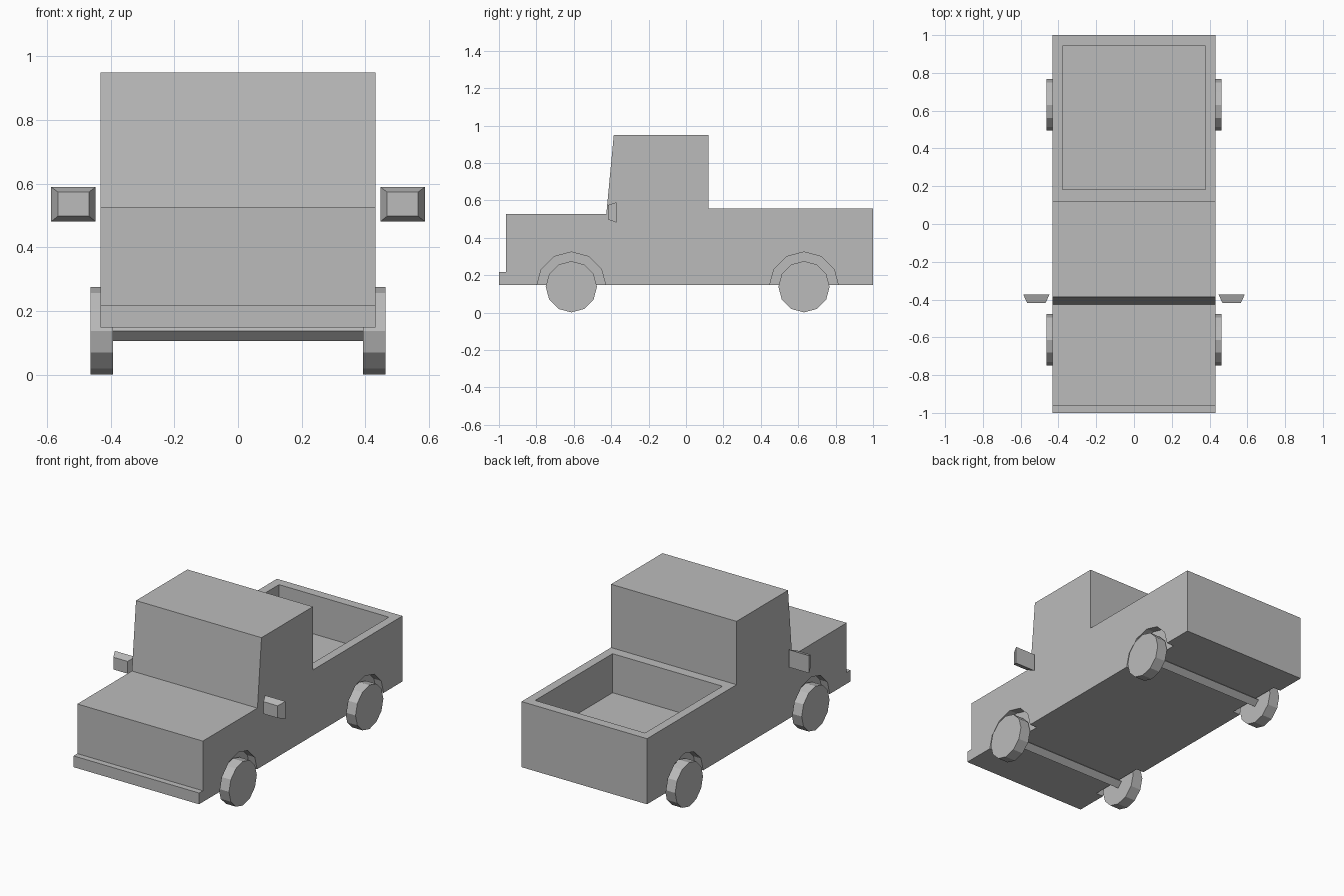
import bpy, bmesh, math

cube = bpy.data.objects.get("Cube")
if cube:
    bpy.data.objects.remove(cube, do_unlink=True)

paint = bpy.data.materials.new("plain_grey")
paint.use_nodes = True
grey = (0.5, 0.5, 0.5, 1)
paint.diffuse_color = grey
paint.node_tree.nodes["Principled BSDF"].inputs["Base Color"].default_value = grey


def loft(name, ring_a, ring_b):
    """Closed solid between two matching rings of points."""
    bm = bmesh.new()
    a = [bm.verts.new(p) for p in ring_a]
    b = [bm.verts.new(p) for p in ring_b]
    bm.faces.new(a)
    bm.faces.new(b)
    for i in range(len(a)):
        j = (i + 1) % len(a)
        bm.faces.new((a[i], a[j], b[j], b[i]))
    bmesh.ops.recalc_face_normals(bm, faces=bm.faces)
    mesh = bpy.data.meshes.new(name)
    bm.to_mesh(mesh)
    bm.free()
    mesh.materials.append(paint)
    obj = bpy.data.objects.new(name, mesh)
    bpy.context.collection.objects.link(obj)
    return obj


def prism(name, profile, x0, x1):
    """Side profile (y, z) extruded across x."""
    return loft(name, [(x0, y, z) for y, z in profile], [(x1, y, z) for y, z in profile])


def circle(y, z, r, sides):
    turns = [2 * math.pi * i / sides for i in range(sides)]
    return [(y + r * math.cos(t), z + r * math.sin(t)) for t in turns]


def rect(x0, x1, y, z0, z1):
    return [(x0, y, z0), (x1, y, z0), (x1, y, z1), (x0, y, z1)]


def cut(target, cutter):
    cutter.hide_render = True
    mod = target.modifiers.new("cut", "BOOLEAN")
    mod.operation = "DIFFERENCE"
    mod.solver = "EXACT"
    mod.object = cutter
    bpy.context.view_layer.objects.active = target
    bpy.ops.object.modifier_apply(modifier=mod.name)
    bpy.data.objects.remove(cutter, do_unlink=True)


HALF = 0.432
HUB_Z = 0.138
AXLES = {"front": -0.613, "rear": 0.631}
SIDES = {"left": 1, "right": -1}

# Body: bumper, bonnet, cab and load bed in one side profile
body = prism("body", [(-1, 0.148), (-1, 0.218), (-0.963, 0.218), (-0.963, 0.527),
                      (-0.426, 0.527), (-0.386, 0.95), (0.12, 0.95), (0.12, 0.556),
                      (1, 0.556), (1, 0.148)], -HALF, HALF)

# Open load bed
cut(body, prism("bed_cutter", [(0.182, 0.313), (0.943, 0.313), (0.943, 0.7), (0.182, 0.7)],
                -0.378, 0.378))

for end, y in AXLES.items():
    # Axle bar
    prism(end + "_axle", circle(y, HUB_Z, 0.032, 4), -0.4, 0.4)
    for side, s in SIDES.items():
        # Wheel arch pocket and wheel
        cut(body, prism("arch_cutter", circle(y, HUB_Z, 0.186, 12), s * 0.381, s * 0.5))
        prism(f"{end}_{side}_wheel", circle(y, HUB_Z, 0.137, 12), s * 0.393, s * 0.463)

# Door mirrors, tapering forward
for side, s in SIDES.items():
    loft(side + "_mirror", rect(s * 0.447, s * 0.587, -0.372, 0.481, 0.59),
         rect(s * 0.468, s * 0.566, -0.418, 0.498, 0.574))
